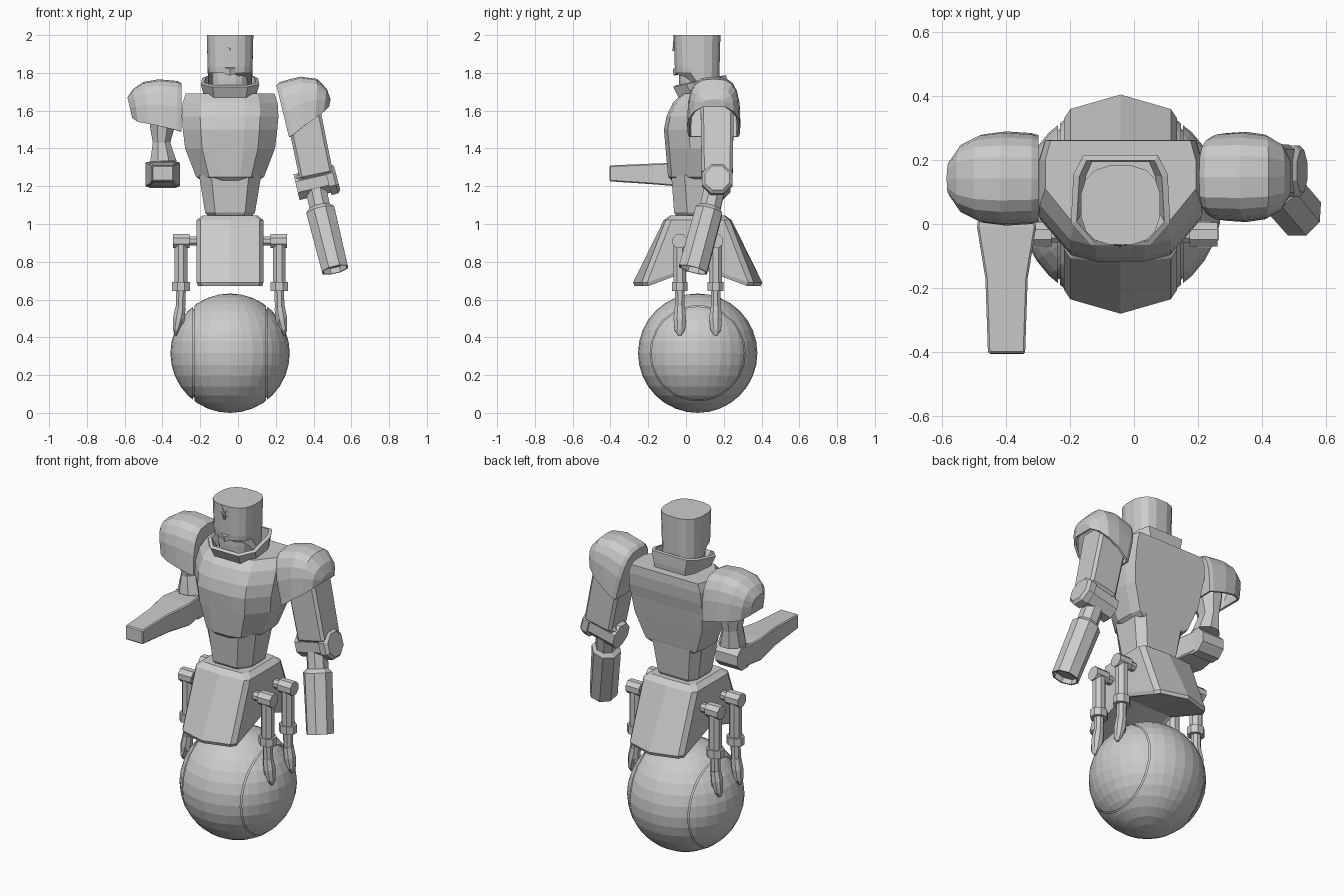
import bpy, bmesh
from math import pi, sin, cos
from mathutils import Vector

if "Cube" in bpy.data.objects:
    bpy.data.objects.remove(bpy.data.objects["Cube"])

CX, CY = -0.042, 0.062          # body axis


def loft(name, rings, cap0=True, cap1=True, closed=True, thick=0, bevel=0):
    """Skin a list of equal-length point rings."""
    bm = bmesh.new()
    vs = [[bm.verts.new(p) for p in r] for r in rings]
    n = len(rings[0])
    for a, b in zip(vs, vs[1:]):
        for i in range(n if closed else n - 1):
            j = (i + 1) % n
            bm.faces.new((a[i], a[j], b[j], b[i]))
    if cap0:
        bm.faces.new(vs[0][::-1])
    if cap1:
        bm.faces.new(vs[-1])
    bmesh.ops.remove_doubles(bm, verts=bm.verts, dist=1e-5)
    bmesh.ops.recalc_face_normals(bm, faces=bm.faces)
    return finish(name, bm, thick, bevel)


def finish(name, bm, thick=0, bevel=0):
    me = bpy.data.meshes.new(name)
    bm.to_mesh(me)
    bm.free()
    ob = bpy.data.objects.new(name, me)
    bpy.context.collection.objects.link(ob)
    if thick:
        m = ob.modifiers.new("thickness", 'SOLIDIFY')
        m.thickness = thick
    if bevel:
        m = ob.modifiers.new("bevel", 'BEVEL')
        m.width, m.segments = bevel, 1
    return ob


def tube(name, stations, sides=8, side_axis=(0, 1, 0), **kw):
    """Polygonal tube through (point, radius_u, radius_v) stations."""
    d = (Vector(stations[-1][0]) - Vector(stations[0][0])).normalized()
    u = d.cross(Vector(side_axis)).normalized()
    v = d.cross(u)
    k = 1 / cos(pi / sides)
    ang = [2 * pi * (i + 0.5) / sides for i in range(sides)]
    rings = [[Vector(p) + u * ru * k * cos(a) + v * rv * k * sin(a) for a in ang]
             for p, ru, rv in stations]
    return loft(name, rings, **kw)


def mirror_ring(half, z):
    """Closed ring from right-half (x, y) points, mirrored about the body axis."""
    return [(CX + x, y, z) for x, y in half] + [(CX - x, y, z) for x, y in half[::-1]]


# Ball wheel with two side caps split off by narrow grooves
R = 0.316
for name, r in (("ball_wheel", R), ("ball_core", R - 0.012)):
    bm = bmesh.new()
    bmesh.ops.create_uvsphere(bm, u_segments=32, v_segments=16, radius=r)
    if name == "ball_wheel":
        for x in (-0.195, -0.189, 0.189, 0.195):
            bmesh.ops.bisect_plane(bm, geom=bm.verts[:] + bm.edges[:] + bm.faces[:],
                                   plane_co=(x, 0, 0), plane_no=(1, 0, 0))
        gap = [f for f in bm.faces if 0.189 < abs(f.calc_center_median().x) < 0.195]
        bmesh.ops.delete(bm, geom=gap, context='FACES')
    bmesh.ops.translate(bm, verts=bm.verts, vec=(CX, CY, R))
    finish(name, bm)

# Four piston legs gripping the ball
for sx in (-1, 1):
    for sy in (-1, 1):
        y = CY + sy * 0.095
        at = lambda dx, z: (CX + sx * dx, y, z)
        tube("leg_axle", [(at(0.15, .91), .025, .025), (at(0.24, .91), .025, .025)])
        tube("leg_hub", [(at(0.215, .91), .038, .038), (at(0.302, .91), .038, .038)])
        tube("leg_upper", [(at(0.26, .92), .034, .034), (at(0.26, .69), .034, .034)])
        tube("leg_collar", [(at(0.26, .692), .047, .042), (at(0.26, .645), .047, .042)])
        tube("leg_rod", [(at(0.26, .65), .026, .026), (at(0.265, .47), .024, .024)])
        tube("leg_foot", [(at(0.262, .56), .028, .028), (at(0.272, .50), .03, .033),
                          (at(0.285, .44), .018, .028), (at(0.288, .41), .006, .008)])

# Flared pelvis skirt with centre ridges and hollow underside
def skirt_ring(hx, d, k, z, zmid):
    a = hx - 0.02
    q = [(0, -d), (a, -d + k), (hx, -d + k + .03), (hx, 0), (hx, d - k - .03), (a, d - k), (0, d)]
    q += [(-x, y) for x, y in q[5:0:-1]]
    return [(CX + x, CY + y, zmid if y == 0 else z) for x, y in q]

low = skirt_ring(.17, .335, .045, .672, .77)
loft("pelvis_skirt", [skirt_ring(.145, .145, .005, 1.045, 1.045),
                      skirt_ring(.177, .18, .01, 1.02, 1.02),
                      skirt_ring(.177, .342, .045, .69, .79), low,
                      [(x, CY, .77) for x, y, z in low]], cap1=False)

# Waist
def waist_ring(w, f, b, z):
    return mirror_ring([(w * .6, f), (w, f + .07), (w, b - .05), (w * .75, b)], z)

loft("waist", [waist_ring(.115, -.05, .17, 1.04), waist_ring(.132, -.063, .18, 1.06),
               waist_ring(.165, -.078, .20, 1.26)])

# Chest
def chest_ring(w, f, b, z):
    return mirror_ring([(w * .3, f), (w * .62, f + .02), (w, f + .13), (w, b - .06), (w * .93, b)], z)

loft("chest", [chest_ring(.15, -.075, .19, 1.23), chest_ring(.18, -.095, .20, 1.25),
               chest_ring(.238, -.108, .225, 1.40), chest_ring(.25, -.117, .24, 1.50),
               chest_ring(.256, -.103, .255, 1.57), chest_ring(.252, -.07, .262, 1.64),
               chest_ring(.235, -.02, .26, 1.69)])

# Open collar, higher at the back
def collar_ring(w, f, b, zf, zb):
    half = [(w * .6, f), (w, f + .07), (w * .95, b - .06), (w * .75, b)]
    return [(x, y, zf + (zb - zf) * (y - f) / (b - f)) for x, y, _ in mirror_ring(half, 0)]

loft("collar", [collar_ring(.13, -.02, .21, 1.61, 1.67), collar_ring(.138, -.035, .215, 1.66, 1.72),
                collar_ring(.155, -.068, .215, 1.725, 1.785)], cap0=False, cap1=False, thick=.02)

# Head: rounded flat-topped helmet, cut back below the face, with an inner face and crest
def head_ring(s, z, zback=None):
    pts = []
    for i in range(16):
        a = 2 * pi * (i + .5) / 16
        c, n = cos(a), sin(a)
        x = .125 * s * abs(c) ** .75 * (1 if c > 0 else -1)
        y = .125 * s * abs(n) ** .75 * (1 if n > 0 else -1)
        pts.append((CX + x, CY - .003 + y, z if zback is None or y < 0 else zback))
    return pts

loft("helmet", [head_ring(.93, 1.80, 1.70), head_ring(.96, 1.83, 1.80), head_ring(1, 2.0)])
loft("neck_face", [head_ring(.7, 1.62), head_ring(.78, 1.76), head_ring(.78, 1.84)])
loft("mask", [[(CX - .085, -.03, 1.82), (CX, -.066, 1.785), (CX + .085, -.03, 1.82), (CX, .0, 1.80)],
              [(CX - .09, -.035, 1.845), (CX, -.07, 1.82), (CX + .09, -.035, 1.845), (CX, .0, 1.83)]])
for s in (-1, 1):
    loft("crest", [[(CX, -.072, 1.915), (CX, -.05, 1.915)],
                   [(CX, -.068, 1.955), (CX, -.04, 1.955)],
                   [(CX + s * .022, -.066, 2.0), (CX + s * .022, -.04, 2.0)],
                   [(CX + s * .05, -.055, 2.0), (CX + s * .05, -.03, 2.0)],
                   [(CX, -.072, 1.915), (CX, -.05, 1.915)]], False, False, closed=False, thick=.004)

# Domed shoulder shells: each section is an arch from bottom (x, z) to top (x, z)
def shoulder(name, sections, cy):
    rings = []
    for xb, zb, xt, zt, hw in sections:
        ring = []
        for i in range(11):
            a = pi * i / 10
            c, h = cos(a), max(sin(a), 0) ** .65
            y = cy - hw * abs(c) ** .65 * (1 if c > 0 else -1)
            ring.append((xb + (xt - xb) * h, y, zb + (zt - zb) * h))
        rings.append(ring)
    loft(name, rings, closed=False, thick=.012)

shoulder("shoulder_left", [(-.298, 1.49, -.298, 1.745, .135), (-.32, 1.495, -.32, 1.757, .142),
                           (-.40, 1.515, -.42, 1.766, .147), (-.47, 1.53, -.50, 1.752, .138),
                           (-.53, 1.54, -.555, 1.715, .108), (-.56, 1.56, -.585, 1.67, .06)], .142)
shoulder("shoulder_right", [(.27, 1.46, .203, 1.735, .128), (.29, 1.47, .22, 1.752, .137),
                            (.35, 1.52, .33, 1.78, .141), (.41, 1.56, .42, 1.768, .132),
                            (.455, 1.595, .47, 1.715, .105), (.482, 1.62, .49, 1.66, .06)], .147)

# Right arm, hanging and slightly bent
tube("upper_arm_right", [((.335, .165, 1.64), .092, .088), ((.416, .165, 1.25), .09, .082)],
     sides=4, bevel=.015)
tube("elbow_right", [((.31, .165, 1.195), .07, .07), ((.48, .165, 1.235), .07, .07)])
tube("elbow_cap_right", [((.475, .165, 1.23), .08, .08), ((.51, .165, 1.24), .08, .08),
                         ((.525, .165, 1.243), .065, .065)])
tube("elbow_cuff_right", [((.403, .165, 1.28), .108, .07), ((.42, .165, 1.18), .085, .065)],
     sides=4, bevel=.02)
tube("wrist_right", [((.41, .155, 1.20), .055, .055), ((.437, .124, 1.07), .055, .055)])
tube("forearm_right", [((.433, .128, 1.09), .055, .055), ((.437, .122, 1.07), .076, .072),
                       ((.514, .037, .758), .07, .076), ((.514, .037, .758), .062, .066),
                       ((.508, .044, .785), .06, .064)])

# Left arm, bent forward at the elbow
tube("upper_arm_left", [((-.40, .14, 1.62), .075, .09), ((-.40, .14, 1.52), .066, .08),
                        ((-.405, .14, 1.43), .046, .065), ((-.395, .13, 1.33), .07, .075)],
     sides=8)
tube("elbow_left", [((-.47, .12, 1.26), .07, .07), ((-.325, .12, 1.26), .07, .07)])
tube("forearm_left", [((-.398, .15, 1.262), .07, .06), ((-.398, -.01, 1.262), .092, .065),
                      ((-.398, -.17, 1.265), .066, .055), ((-.398, -.405, 1.268), .058, .042)],
     sides=4, side_axis=(0, 0, 1), bevel=.006)
